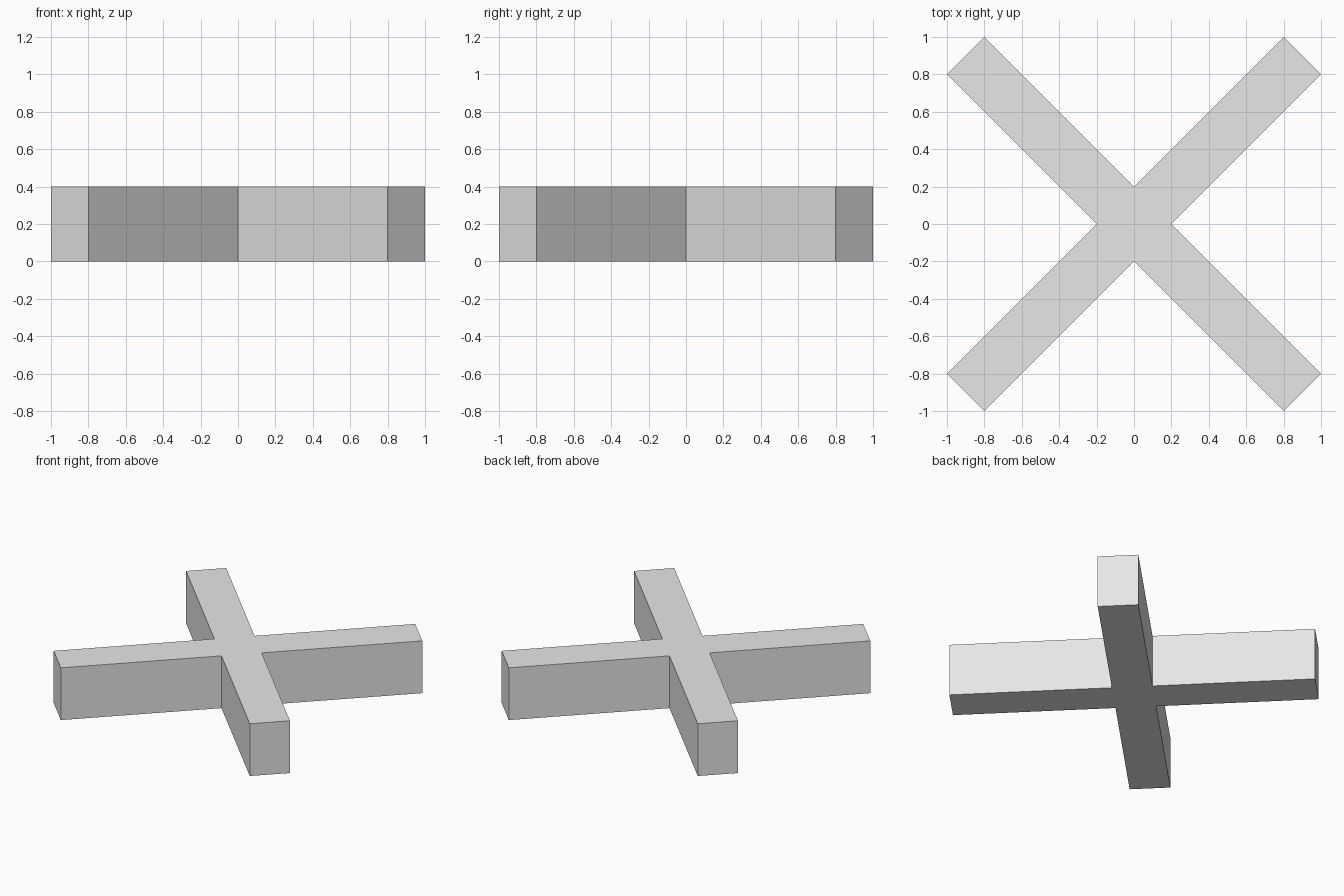
import bpy, bmesh
from mathutils import Matrix

if "Cube" in bpy.data.objects:
    bpy.data.objects.remove(bpy.data.objects["Cube"])

HEIGHT = 0.4

# One quarter of the outline: inner corner, then the two corners of an arm end
quarter = [(0.2, 0.0), (1.0, 0.8), (0.8, 1.0)]

bm = bmesh.new()

# Repeat the quarter four times around z to get the X-shaped footprint
verts = []
x_axis = {0: (1, 0), 1: (0, 1), 2: (-1, 0), 3: (0, -1)}
for turn in range(4):
    c, s = x_axis[turn]
    for x, y in quarter:
        verts.append(bm.verts.new((c * x - s * y, s * x + c * y, 0)))
base = bm.faces.new(verts)

# Raise the footprint into a solid
top = bmesh.ops.extrude_face_region(bm, geom=[base], use_keep_orig=True)
bmesh.ops.translate(bm, vec=(0, 0, HEIGHT),
                    verts=[g for g in top["geom"] if isinstance(g, bmesh.types.BMVert)])
bmesh.ops.recalc_face_normals(bm, faces=bm.faces)

mesh = bpy.data.meshes.new("cross_beam")
bm.to_mesh(mesh)
bm.free()

# Plain light grey
grey = bpy.data.materials.new("light grey")
grey.diffuse_color = (0.8, 0.8, 0.8, 1)
grey.use_nodes = True
grey.node_tree.nodes["Principled BSDF"].inputs["Base Color"].default_value = grey.diffuse_color
mesh.materials.append(grey)

cross = bpy.data.objects.new("cross_beam", mesh)
bpy.context.collection.objects.link(cross)
